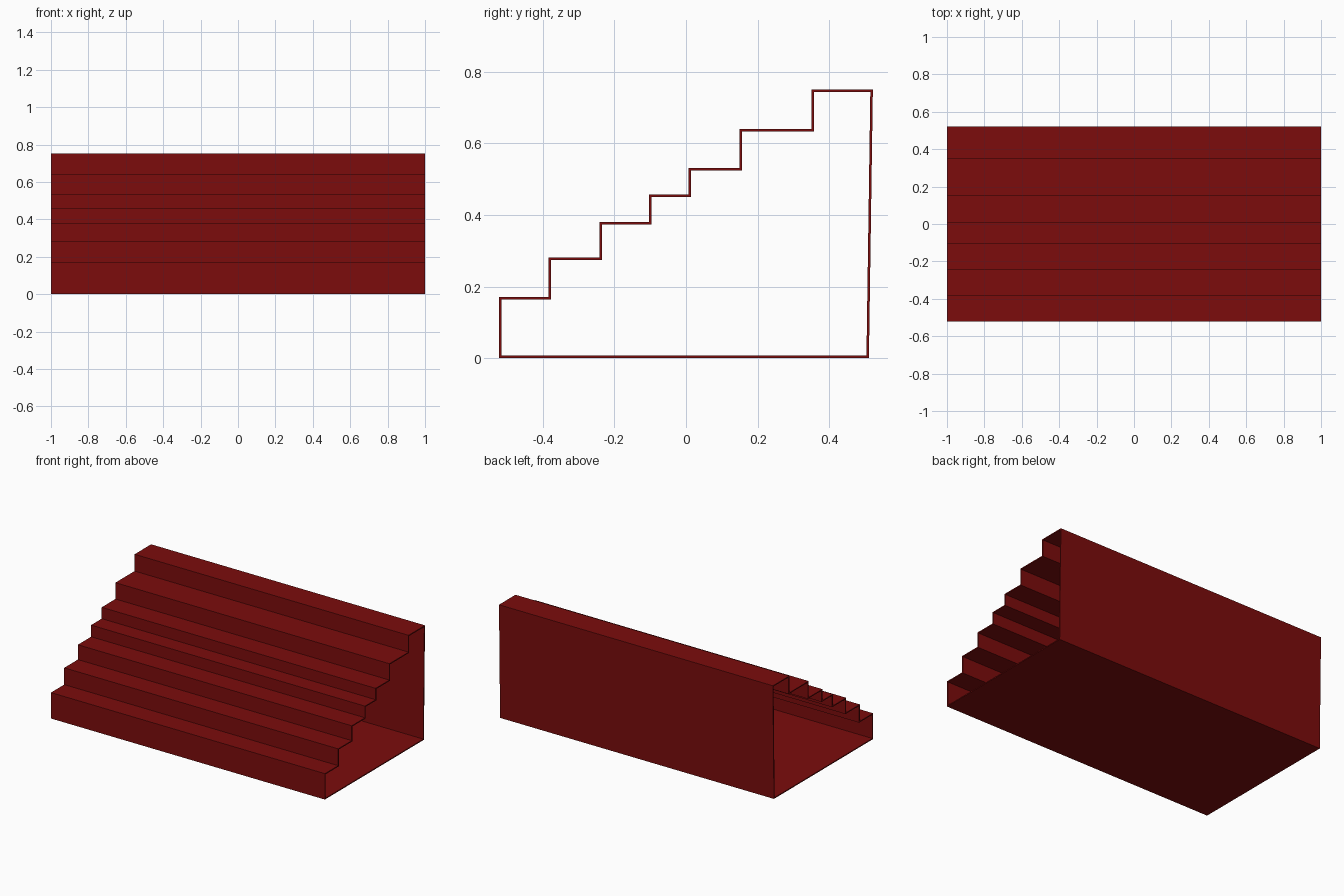
import bpy
import bmesh

cube = bpy.data.objects.get("Cube")
if cube:
    bpy.data.objects.remove(cube, do_unlink=True)

HALF_WIDTH = 1.0
WALL = 0.007

# Single dark red finish
red = bpy.data.materials.new("dark red")
red.use_nodes = True
colour = (0.2, 0.0037, 0.0037, 1.0)
red.diffuse_color = colour
red.node_tree.nodes["Principled BSDF"].inputs["Base Color"].default_value = colour

# Each step: (y of its riser, z of its tread)
steps = [(-0.522, 0.171), (-0.384, 0.282), (-0.242, 0.380), (-0.104, 0.457),
         (0.007, 0.532), (0.150, 0.640), (0.350, 0.751)]

# Closed side profile: stepped front, slightly leaning back wall, flat floor
profile = []
z_prev = 0.0
for y, z in steps:
    profile += [(y, z_prev), (y, z)]
    z_prev = z
profile += [(0.522, z_prev), (0.511, 0.0)]

# Sweep the profile across the width, leaving both ends open
bm = bmesh.new()
right = [bm.verts.new((-HALF_WIDTH, y, z)) for y, z in profile]
left = [bm.verts.new((HALF_WIDTH, y, z)) for y, z in profile]
n = len(profile)
for i in range(n):
    j = (i + 1) % n
    bm.faces.new((right[i], left[i], left[j], right[j]))

mesh = bpy.data.meshes.new("stepped_shell")
bm.to_mesh(mesh)
bm.free()
mesh.materials.append(red)
shell = bpy.data.objects.new("stepped_shell", mesh)
bpy.context.collection.objects.link(shell)

# Thin walls, thickened inward
solid = shell.modifiers.new("wall thickness", "SOLIDIFY")
solid.thickness = WALL
solid.offset = -1.0
solid.use_even_offset = True
